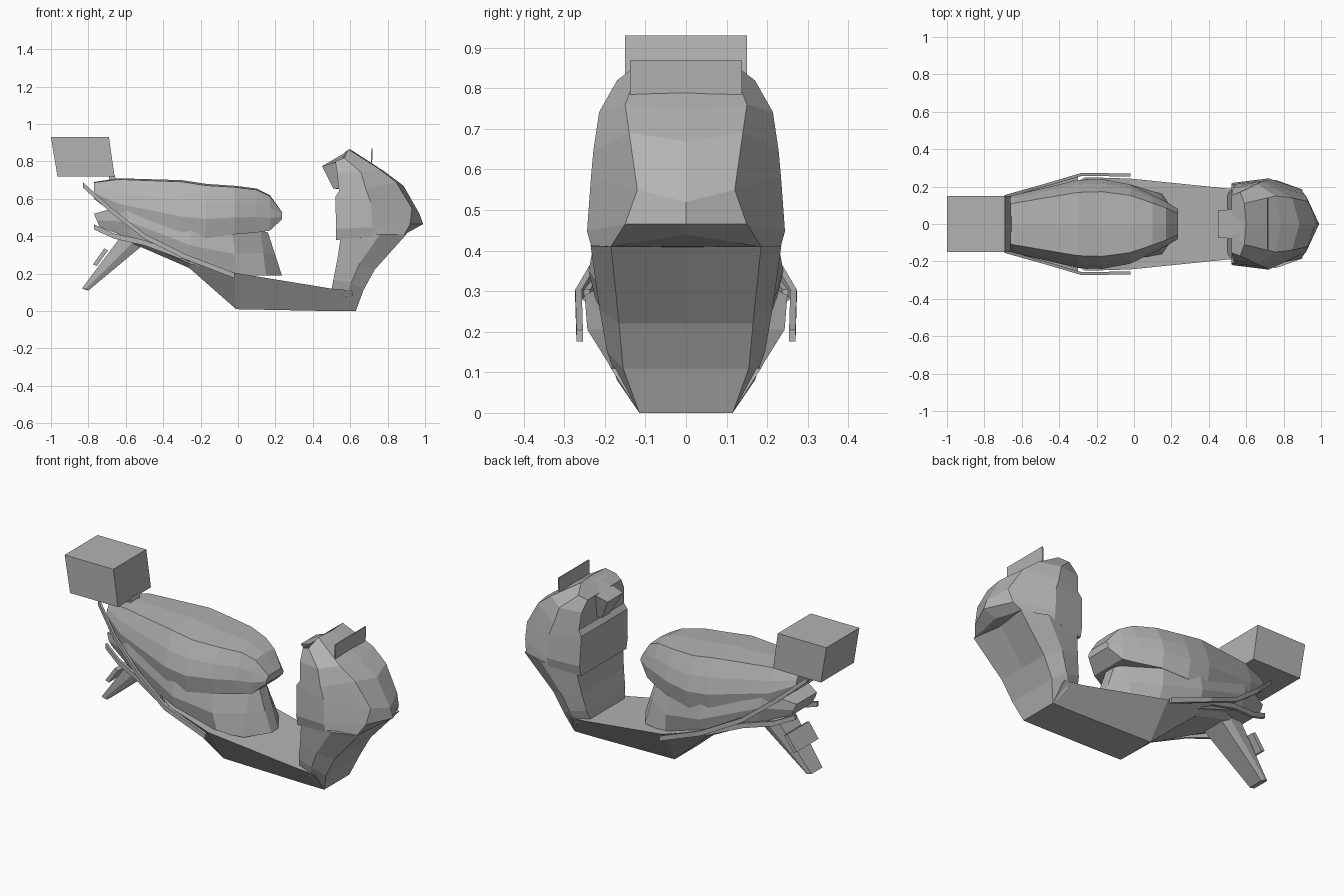
import bpy, bmesh

old = bpy.data.objects.get("Cube")
if old:
    bpy.data.objects.remove(old, do_unlink=True)

grey = bpy.data.materials.new("plain_grey")
grey.use_nodes = True
colour = (.45, .45, .45, 1)
grey.diffuse_color = colour
grey.node_tree.nodes["Principled BSDF"].inputs["Base Color"].default_value = colour


def skin(name, rings):
    """Skin a list of closed rings, cap both ends and keep the faces flat."""
    bm = bmesh.new()
    loops = [[bm.verts.new(point) for point in ring] for ring in rings]
    for low, high in zip(loops, loops[1:]):
        for i in range(len(low)):
            bm.faces.new((low[i - 1], low[i], high[i], high[i - 1]))
    bm.faces.new(loops[0])
    bm.faces.new(loops[-1])
    bmesh.ops.recalc_face_normals(bm, faces=bm.faces)
    mesh = bpy.data.meshes.new(name)
    bm.to_mesh(mesh)
    bm.free()
    mesh.materials.append(grey)
    bpy.context.collection.objects.link(bpy.data.objects.new(name, mesh))


def mirrored(half):
    """Close a half ring that starts and ends on the centre plane."""
    return half + [(x, -y, z) for x, y, z in half[-2:0:-1]]


def station(shape, x, width, low, high, rake=0):
    """Upright ring at x: a unit shape scaled to width and height."""
    return mirrored([(x + rake * (1 - v), u * width, low + v * (high - low))
                     for u, v in shape])


def level(front, front_z, rear, rear_z, narrow, wide, sweep=0, lift=0, flank=.4):
    """Sloping ring from a front edge, past the flanks, to a rear edge."""
    side_x = front + (rear - front) * flank
    side_z = front_z + (rear_z - front_z) * .7
    return mirrored([(front, 0, front_z), (front - sweep, narrow, front_z + lift),
                     (side_x, wide, side_z), (rear, wide * .9, rear_z),
                     (rear, 0, rear_z)])


def slab(name, profile, width):
    """Extrude a side profile across the body."""
    skin(name, [[(x, side * width, z) for x, z in profile] for side in (-1, 1)])


def rails(name, path, wide, tall):
    """Flat bar along a path, on both sides."""
    corners = ((-1, -1), (1, -1), (1, 1), (-1, 1))
    for label, side in (("left_", 1), ("right_", -1)):
        skin(label + name, [[(x, side * (y + a * wide), z + b * tall)
                             for a, b in corners] for x, y, z in path])


# Seat and upper tail
saddle = [(0, 1), (.72, .97), (.9, .65), (1, .35), (.92, 0), (0, 0)]
skin("seat_shell", [
    station(saddle, x=-.77, width=.1, low=.6, high=.69),
    station(saddle, x=-.64, width=.155, low=.5, high=.71),
    station(saddle, x=-.3, width=.235, low=.4, high=.7),
    station(saddle, x=-.17, width=.24, low=.39, high=.68),
    station(saddle, x=-.02, width=.212, low=.41, high=.67),
    station(saddle, x=.1, width=.155, low=.42, high=.655),
    station(saddle, x=.17, width=.12, low=.43, high=.62),
    station(saddle, x=.235, width=.08, low=.49, high=.53),
])

# Lower side panels, ending in the prow below the seat
panel = [(0, 1), (.92, 1), (1, .5), (.9, 0), (0, 0)]
prow = [(0, 1), (.45, 1), (.72, .5), (1, 0), (0, 0)]
skin("body_panel", [
    station(panel, x=-.77, width=.1, low=.45, high=.52, rake=.03),
    station(panel, x=-.6, width=.17, low=.385, high=.57, rake=.03),
    station(panel, x=-.25, width=.24, low=.25, high=.45),
    station(panel, x=-.03, width=.21, low=.19, high=.42, rake=.03),
    station(prow, x=.12, width=.16, low=.19, high=.43, rake=.03),
    station(panel, x=.16, width=.035, low=.19, high=.42, rake=.075),
])


# Floor tub
def tub(keel):
    return [(0, 1), (1, 1), (keel, 0), (0, 0)]


skin("floor_tub", [
    station(tub(.8), x=-.56, width=.1, low=.36, high=.37),
    station(tub(.7), x=-.26, width=.25, low=.23, high=.29),
    station(tub(.48), x=-.02, width=.243, low=.01, high=.205, rake=.01),
    station(tub(.6), x=.5, width=.19, low=0, high=.12),
    station(tub(.62), x=.61, width=.185, low=0, high=.11, rake=.02),
])

# Leg shield
skin("leg_shield", [
    level(front=.63, front_z=0, rear=.5, rear_z=.115, narrow=.115, wide=.17),
    level(front=.67, front_z=.11, rear=.51, rear_z=.17, narrow=.155, wide=.195),
    level(front=.73, front_z=.22, rear=.53, rear_z=.27, narrow=.165, wide=.213),
    level(front=.9, front_z=.44, rear=.55, rear_z=.4, narrow=.185, wide=.235, lift=-.03),
])

# Front fairing
skin("front_fairing", [
    level(front=.91, front_z=.44, rear=.525, rear_z=.38, narrow=.185, wide=.23,
          sweep=.02, lift=-.03, flank=.5),
    level(front=.99, front_z=.465, rear=.525, rear_z=.44, narrow=.15, wide=.244,
          sweep=.07, flank=.58),
    level(front=.97, front_z=.52, rear=.52, rear_z=.61, narrow=.12, wide=.234,
          sweep=.04, lift=.03, flank=.58),
    level(front=.885, front_z=.67, rear=.54, rear_z=.64, narrow=.14, wide=.228,
          sweep=.04, lift=.02, flank=.58),
    level(front=.785, front_z=.745, rear=.53, rear_z=.74, narrow=.15, wide=.214,
          sweep=.03, lift=.015, flank=.5),
    level(front=.6, front_z=.865, rear=.52, rear_z=.8, narrow=.11, wide=.17, sweep=.01),
])

# Instrument cowl reaching back to the rider
skin("instrument_cowl", [
    level(front=.57, front_z=.65, rear=.51, rear_z=.655, narrow=.05, wide=.04),
    level(front=.595, front_z=.86, rear=.45, rear_z=.775, narrow=.1, wide=.08),
])

# Fly screen
slab("fly_screen", [(.71, .785), (.717, .785), (.72, .868), (.713, .868)], .138)

# Luggage box with its bracket
slab("luggage_box", [(-.965, .72), (-.66, .72), (-.69, .93), (-1, .93)], .15)
slab("box_bracket", [(-.69, .69), (-.65, .69), (-.66, .73), (-.69, .73)], .04)

# Rear mudguard and number plate
skin("rear_mudguard", [
    level(front=-.5, front_z=.36, rear=-.64, rear_z=.38, narrow=.07, wide=.085),
    level(front=-.8, front_z=.11, rear=-.835, rear_z=.12, narrow=.045, wide=.055),
])
slab("rear_plate", [(-.775, .25), (-.755, .24), (-.695, .325), (-.715, .335)], .1)

# Side rails
rails("upper_rail", [(-.83, .08, .675), (-.68, .15, .54), (-.5, .2, .4),
                     (-.28, .265, .29), (-.02, .262, .19)], wide=.008, tall=.014)
rails("lower_rail", [(-.77, .1, .45), (-.66, .14, .4), (-.5, .19, .365),
                     (-.3, .245, .29)], wide=.008, tall=.014)
